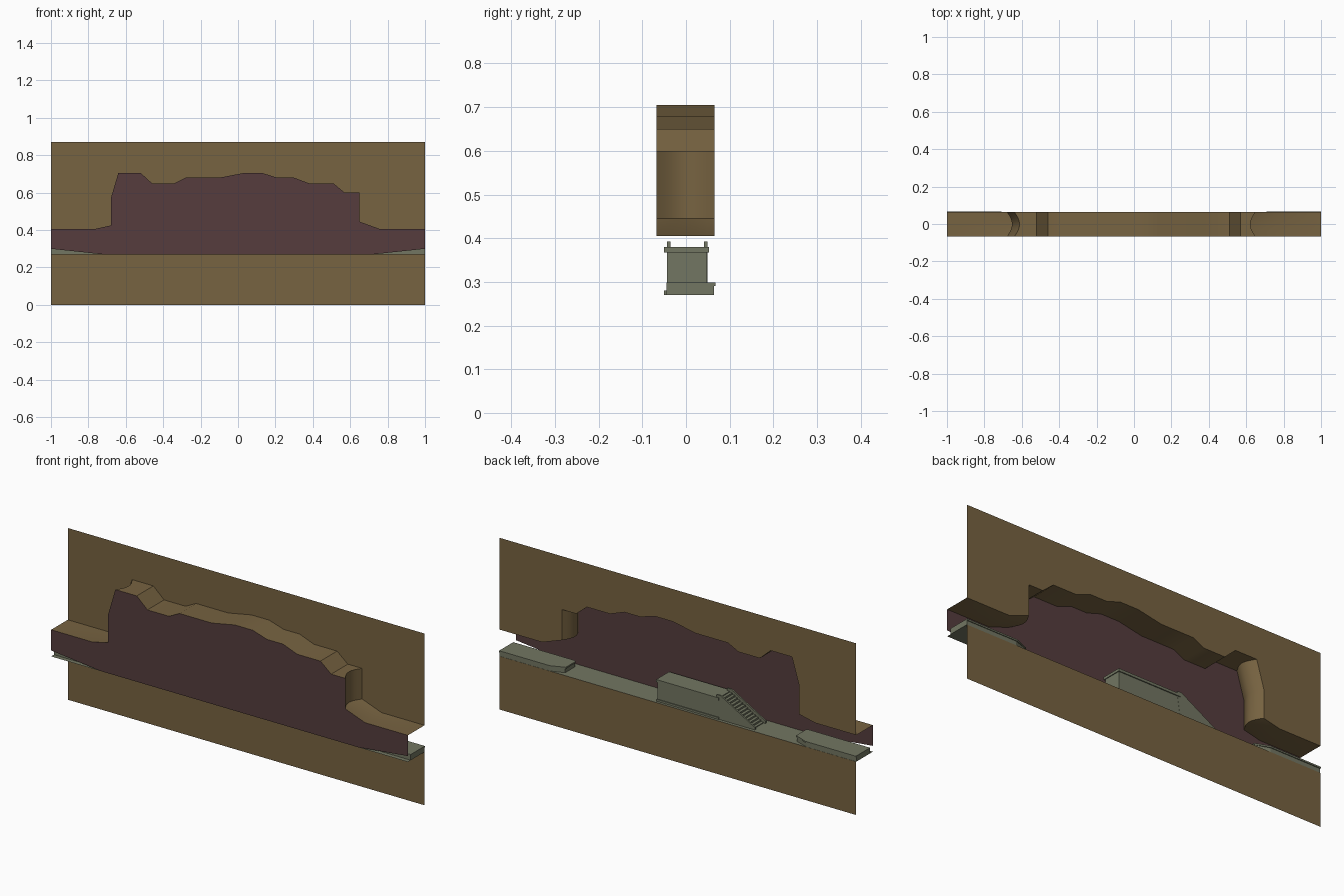
import bpy, bmesh, math

if "Cube" in bpy.data.objects:
    bpy.data.objects.remove(bpy.data.objects["Cube"])

def mat(name, c):
    m = bpy.data.materials.new(name)
    m.diffuse_color = (*c, 1)
    m.use_nodes = True
    m.node_tree.nodes["Principled BSDF"].inputs["Base Color"].default_value = m.diffuse_color
    return m

ROCK = mat("brown rock", (0.185, 0.125, 0.053))
BACK = mat("dark cave wall", (0.092, 0.046, 0.047))
STONE = mat("grey green stone", (0.17, 0.182, 0.122))
YF, YB = -0.068, 0.065      # cave wall plane, open rock face plane
FLOOR = 0.27

def make(name, verts, faces, m):
    me = bpy.data.meshes.new(name)
    me.from_pydata(verts, [], faces)
    me.materials.append(m)
    ob = bpy.data.objects.new(name, me)
    bpy.context.collection.objects.link(ob)
    return ob

def flat(name, pts, y, m):
    """Single upright face from an x-z outline."""
    return make(name, [(x, y, z) for x, z in pts], [list(range(len(pts)))], m)

def prism(name, lo, hi, m):
    """Closed solid between two matching outlines."""
    n = len(lo)
    faces = [list(range(n)), list(range(n, 2 * n))]
    faces += [[i, (i + 1) % n, n + (i + 1) % n, n + i] for i in range(n)]
    ob = make(name, lo + hi, faces, m)
    bm = bmesh.new()
    bm.from_mesh(ob.data)
    bmesh.ops.recalc_face_normals(bm, faces=bm.faces)
    bm.to_mesh(ob.data)
    bm.free()
    return ob

def side_prism(name, pts, y0, y1, m):
    return prism(name, [(x, y0, z) for x, z in pts], [(x, y1, z) for x, z in pts], m)

def plan_prism(name, pts, z0, z1, m):
    return prism(name, [(x, y, z0) for x, y in pts], [(x, y, z1) for x, y in pts], m)

def box(name, x0, x1, y0, y1, z0, z1, m):
    return plan_prism(name, [(x0, y0), (x1, y0), (x1, y1), (x0, y1)], z0, z1, m)

# Cave ceiling outline, left to right
roof = [(-1, .405), (-.77, .405), (-.68, .425), (-.68, .57), (-.64, .705), (-.52, .705),
        (-.46, .65), (-.34, .65), (-.28, .68), (-.10, .68), (.03, .705), (.13, .705),
        (.21, .68), (.30, .68), (.38, .65), (.51, .65), (.57, .60), (.65, .60),
        (.65, .445), (.76, .405), (1, .405)]

# Upper and lower rock faces
flat("upper_rock_face", roof + [(1, .87), (-1, .87)], YB, ROCK)
flat("lower_rock_face", [(-1, 0), (1, 0), (1, FLOOR), (-1, FLOOR)], YB, ROCK)

# Cave wall
flat("cave_wall", roof + [(1, .30), (.72, FLOOR), (-.72, FLOOR), (-1, .30)], YF, BACK)

# Ceiling sheet, end walls bulging inwards halfway across
rows, n = 8, len(roof)
verts = []
for r in range(rows + 1):
    t = r / rows
    for x, z in roof:
        bulge = .028 * math.sin(math.pi * t) if .6 < abs(x) < .7 else 0
        verts.append((x - math.copysign(bulge, x), YF + (YB - YF) * t, z))
faces = [[r * n + i, r * n + i + 1, (r + 1) * n + i + 1, (r + 1) * n + i]
         for r in range(rows) for i in range(n - 1)]
ceiling = make("cave_ceiling", verts, faces, ROCK)
bpy.context.view_layer.objects.active = ceiling
ceiling.select_set(True)
bpy.ops.object.shade_smooth_by_angle(angle=math.radians(30))

# Cave floor
make("floor", [(-1, YF, FLOOR), (1, YF, FLOOR), (1, YB, FLOOR), (-1, YB, FLOOR)],
     [[0, 1, 2, 3]], STONE)

# Raised end platforms with a cut corner and a thin lip
for side, s in (("left", -1), ("right", 1)):
    def plan(e):
        return [(s, -.045), (s * (.66 - e), -.045), (s * (.65 - e), -.038),
                (s * (.65 - e), .04), (s * (.72 - e), .064 + e), (s, .064 + e)]
    plan_prism(side + "_platform", plan(0), FLOOR, .291, STONE)
    plan_prism(side + "_platform_top", plan(.004), .291, .299, STONE)

# Central landing: plinth, body and overhanging slab
box("landing_plinth", -.22, .13, -.05, .052, FLOOR, .28, STONE)
box("landing_body", -.22, .126, -.043, .048, .28, .367, STONE)
box("landing_slab", -.22, .13, -.05, .053, .367, .38, STONE)

# Stairs
steps, x0, x1 = 13, -.22, -.41
pts = [(x0, FLOOR), (x0, .38)]
for i in range(steps):
    xa = x0 + (x1 - x0) * (i + 1) / steps
    z = .38 - (.38 - FLOOR) * (i + .5) / steps
    z_next = .38 - (.38 - FLOOR) * (i + 1.5) / steps
    pts += [(xa + .0146, z), (xa, z)]
pts.append((x1, FLOOR))
side_prism("stairs", pts, -.037, .042, STONE)

# Sloping cheek walls beside the stairs
cheek = [(-.205, .37), (-.205, .392), (-.228, .392), (-.42, .282), (-.42, FLOOR), (-.22, FLOOR)]
side_prism("back_cheek", cheek, -.044, -.036, STONE)
side_prism("front_cheek", cheek, .041, .049, STONE)
